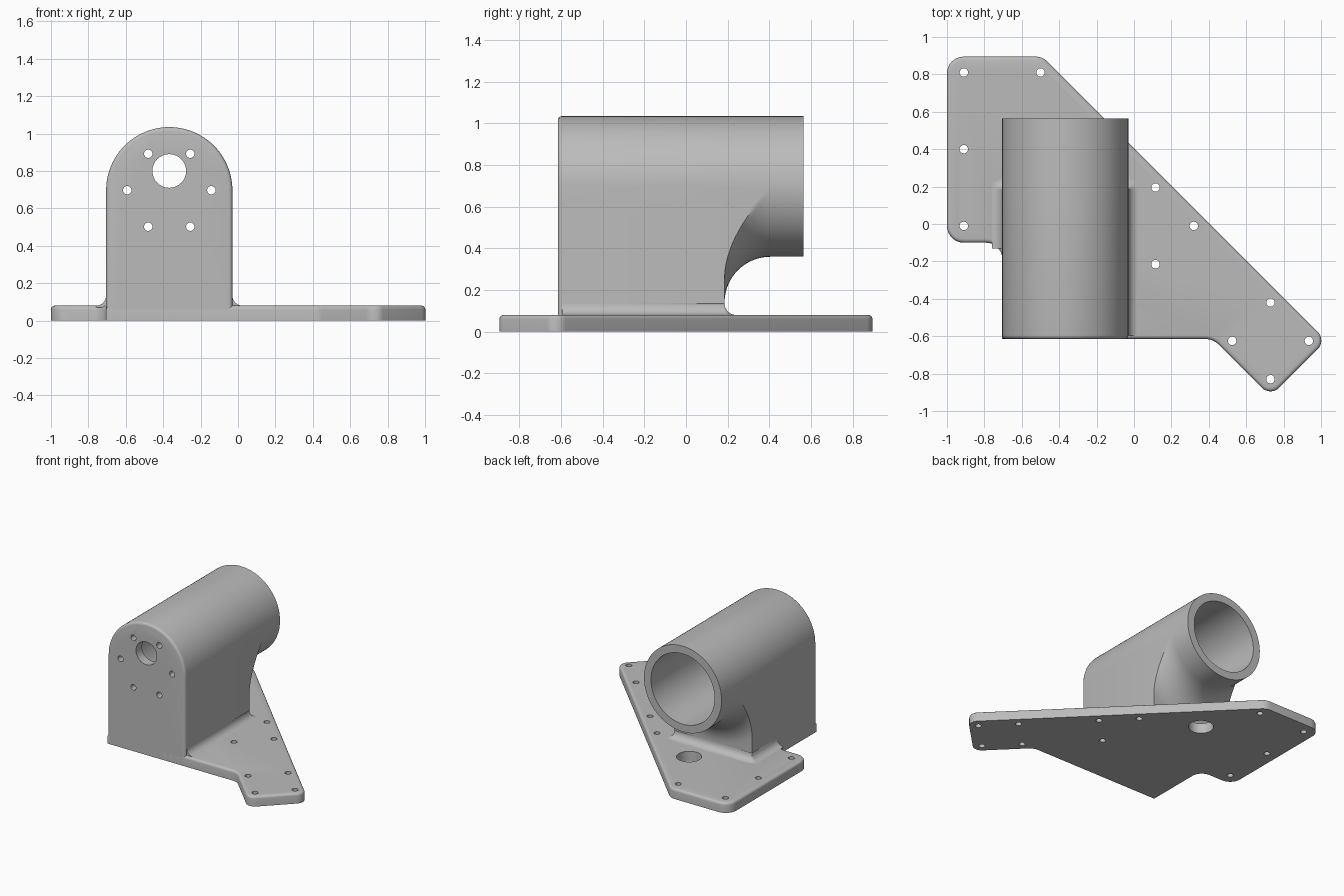
import bpy, bmesh, math
from mathutils import Vector, Matrix

if "Cube" in bpy.data.objects:
    bpy.data.objects.remove(bpy.data.objects["Cube"])

GREY = (0.5, 0.5, 0.5, 1)
mat = bpy.data.materials.new("plain grey")
mat.use_nodes = True
mat.diffuse_color = GREY
mat.node_tree.nodes["Principled BSDF"].inputs["Base Color"].default_value = GREY

PLATE_T = 0.08                    # plate thickness
CX, AXIS_Z, R = -0.3675, 0.697, 0.3375   # tube axis and outer radius
FRONT, WALL, END = -0.615, 0.185, 0.565  # housing front, pedestal back, tube end
FLARE, EDGE, FIL = 0.22, 0.02, 0.055     # fillet radii


def make(name, bm):
    bmesh.ops.remove_doubles(bm, verts=bm.verts, dist=1e-5)
    bmesh.ops.recalc_face_normals(bm, faces=bm.faces)
    me = bpy.data.meshes.new(name)
    bm.to_mesh(me)
    bm.free()
    me.materials.append(mat)
    ob = bpy.data.objects.new(name, me)
    bpy.context.collection.objects.link(ob)
    return ob


def activate(ob):
    bpy.ops.object.select_all(action='DESELECT')
    ob.select_set(True)
    bpy.context.view_layer.objects.active = ob


def loft(name, rings):
    """Skin closed rings of points and cap both ends."""
    bm = bmesh.new()
    vr = [[bm.verts.new(p) for p in ring] for ring in rings]
    n = len(vr[0])
    for a, b in zip(vr, vr[1:]):
        for i in range(n):
            j = (i + 1) % n
            bm.faces.new((a[i], a[j], b[j], b[i]))
    bm.faces.new(vr[0])
    bm.faces.new(vr[-1])
    return make(name, bm)


def drill(ob, holes, axis, lo, hi):
    """Cut round holes (u, v, radius) running along Y or Z."""
    bm = bmesh.new()
    mid = (lo + hi) / 2
    for u, v, r in holes:
        if axis == 'Z':
            m = Matrix.Translation((u, v, mid))
        else:
            m = Matrix.Translation((u, mid, v)) @ Matrix.Rotation(math.pi / 2, 4, 'X')
        bmesh.ops.create_cone(bm, cap_ends=True, segments=64 if r > 0.2 else 32,
                              radius1=r, radius2=r, depth=hi - lo, matrix=m)
    cutter = make("hole_cutter", bm)
    cutter.hide_render = True
    mod = ob.modifiers.new("holes", 'BOOLEAN')
    mod.operation = 'DIFFERENCE'
    mod.solver = 'EXACT'
    mod.object = cutter
    activate(ob)
    bpy.ops.object.modifier_apply(modifier=mod.name)
    bpy.data.objects.remove(cutter)


def rounded(corners, steps=8):
    """Polygon with each corner (x, y, radius) replaced by an arc."""
    out = []
    for i, (x, y, r) in enumerate(corners):
        p = Vector((x, y))
        if r == 0:
            out.append(p)
            continue
        a = (Vector(corners[i - 1][:2]) - p).normalized()
        b = (Vector(corners[(i + 1) % len(corners)][:2]) - p).normalized()
        half = a.angle(b) / 2
        c = p + (a + b).normalized() * r / math.sin(half)
        s = p + a * r / math.tan(half) - c
        e = p + b * r / math.tan(half) - c
        turn = s.angle(e)
        for k in range(steps + 1):
            f = k / steps
            w = (s * math.sin((1 - f) * turn) + e * math.sin(f * turn)) / math.sin(turn)
            out.append(c + w)
    return out


# Base plate with a rounded top rim
outline = rounded([(-1, 0.895, 0.09), (-0.49, 0.895, 0.09), (1.0285, -0.6235, 0.065),
                   (0.73, -0.922, 0.065), (0.423, FRONT, 0.1), (CX - R, FRONT, 0),
                   (CX - R, -0.1, 0.085), (-1, -0.1, 0.09)])
bm = bmesh.new()
base = bm.faces.new([bm.verts.new((p.x, p.y, 0)) for p in outline])
res = bmesh.ops.extrude_face_region(bm, geom=[base], use_keep_orig=True)
top = [v for v in res["geom"] if isinstance(v, bmesh.types.BMVert)]
bmesh.ops.translate(bm, verts=top, vec=(0, 0, PLATE_T))
rim = [e for e in bm.edges if all(v.co.z > PLATE_T / 2 for v in e.verts)]
bmesh.ops.recalc_face_normals(bm, faces=bm.faces)
bmesh.ops.bevel(bm, geom=rim, offset=EDGE, segments=4, profile=0.5, affect='EDGES')
plate = make("base_plate", bm)
screws = [(-0.91, 0.81), (-0.5, 0.81), (-0.91, 0.4), (-0.91, -0.01), (0.115, 0.195),
          (0.32, -0.01), (0.115, -0.215), (0.73, -0.42), (0.525, -0.625),
          (0.935, -0.625), (0.73, -0.83)]
drill(plate, [(x, y, 0.0225) for x, y in screws] + [(-0.3, 0.39, 0.09)], 'Z', -0.1, 0.2)


# Housing: arched block that flares into a round tube
def section(y, r=R, rho=None):
    """Arch cross-section, its foot clipped by a circle of radius rho if given."""
    pts = []
    for k in range(49):
        a = math.pi * k / 48
        pts.append((r * math.cos(a), r * math.sin(a)))
    drop = math.sqrt(max(rho * rho - r * r, 0)) if rho else AXIS_Z
    pts += [(-r, -drop * k / 6) for k in range(1, 7)]
    start = math.atan2(drop, r)
    for k in range(1, 32):
        if rho:
            a = math.pi + start + (math.pi - 2 * start) * k / 32
            pts.append((rho * math.cos(a), rho * math.sin(a)))
        else:
            pts.append((-r + 2 * r * k / 32, -drop))
    pts += [(r, -drop * k / 6) for k in range(6, 0, -1)]
    return [(CX + x, y, AXIS_Z + z) for x, z in pts]


quarter = [math.pi / 2 * k / 16 for k in range(17)]
rings = [section(FRONT + EDGE * (1 - math.cos(t)), R - EDGE * (1 - math.sin(t)))
         for t in quarter[::4]]
rings.append(section(WALL))
rings += [section(WALL + FLARE * (1 - math.cos(t)), R, R + FLARE * (1 - math.sin(t)))
          for t in quarter]
rings.append(section(END, R, R))
housing = loft("tube_housing", rings)

# Bore, off-centre shaft hole and ring of six mounting holes
drill(housing, [(CX, AXIS_Z, 0.277)], 'Y', FRONT + 0.075, END + 0.2)
front_holes = [(CX, 0.8, 0.09)]
for k in range(6):
    a = math.pi / 3 * k
    front_holes.append((CX + 0.225 * math.cos(a), AXIS_Z + 0.225 * math.sin(a), 0.0225))
drill(housing, front_holes, 'Y', FRONT - 0.1, FRONT + 0.15)

# Concave fillet where the housing meets the plate
path = [(CX + R, FRONT + EDGE, 0)]
path += [(CX + R, WALL, 90 * k / 6) for k in range(7)]
path += [(CX - R, WALL, 90 + 90 * k / 6) for k in range(7)]
path.append((CX - R, -0.13, 180))
profile = [(FIL * (1 - math.cos(t)), PLATE_T + FIL * (1 - math.sin(t))) for t in quarter[::2]]
profile += [(FIL, PLATE_T - 0.01), (-0.005, PLATE_T - 0.01), (-0.005, PLATE_T + FIL)]
fillet = loft("foot_fillet", [
    [(x + o * math.cos(math.radians(d)), y + o * math.sin(math.radians(d)), z)
     for o, z in profile] for x, y, d in path])

for ob in (plate, housing, fillet):
    activate(ob)
    bpy.ops.object.shade_smooth_by_angle(angle=math.radians(30))
